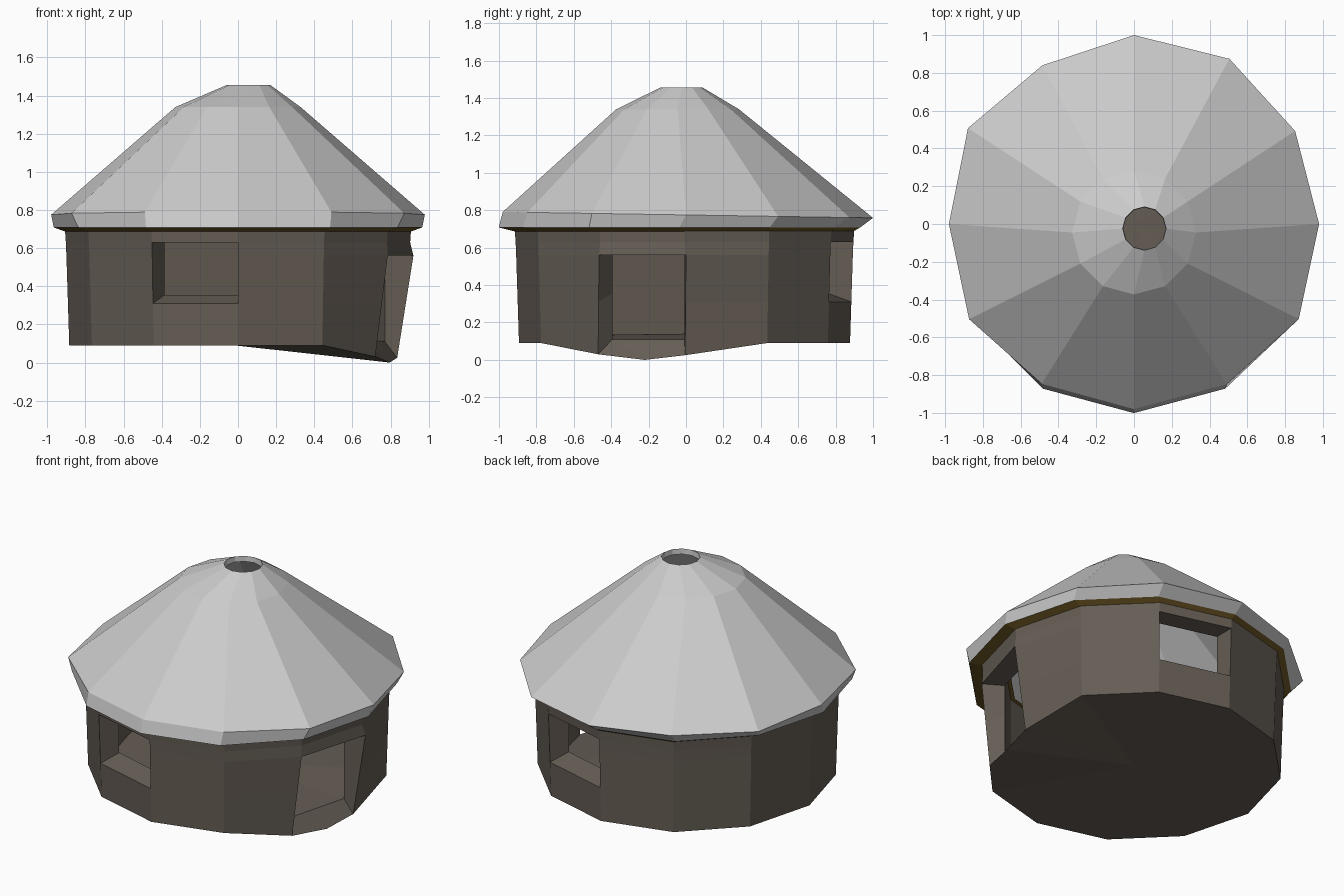
import bpy, bmesh, math
from mathutils import Vector

if "Cube" in bpy.data.objects:
    bpy.data.objects.remove(bpy.data.objects["Cube"])

N = 12


def material(name, rgb):
    m = bpy.data.materials.new(name)
    m.diffuse_color = (*rgb, 1)
    m.use_nodes = True
    m.node_tree.nodes["Principled BSDF"].inputs["Base Color"].default_value = m.diffuse_color
    return m


def ring(radius, z, cx=0, cy=0):
    """Twelve points; radius may be a number or one value per corner."""
    pts = []
    for k in range(N):
        a = math.tau * k / N
        r = radius[k] if isinstance(radius, list) else radius
        pts.append(Vector((cx + r * math.cos(a), cy + r * math.sin(a), z)))
    return pts


def finish(name, bm, mat=None, recalc=False):
    if recalc:
        bmesh.ops.recalc_face_normals(bm, faces=bm.faces)
    me = bpy.data.meshes.new(name)
    bm.to_mesh(me)
    bm.free()
    ob = bpy.data.objects.new(name, me)
    bpy.context.collection.objects.link(ob)
    if mat:
        me.materials.append(mat)


def skin(name, rings, mat=None):
    """Open shell lofted through a list of rings."""
    bm = bmesh.new()
    rows = [[bm.verts.new(p) for p in r] for r in rings]
    for a, b in zip(rows, rows[1:]):
        for k in range(N):
            j = (k + 1) % N
            bm.faces.new((a[k], a[j], b[j], b[k]))
    finish(name, bm, mat)


stone = material("mud_wall", (0.13, 0.11, 0.09))
wood = material("eave_brown", (0.16, 0.10, 0.02))

# Wall corner rings, outside and inside, from ground to top
outer = [ring(r, z, 0, -0.008) for r, z in
         ((0.885, 0.09), (0.892, 0.31), (0.9, 0.56), (0.903, 0.63), (0.908, 0.70))]
inner = [ring(0.77, z, 0, -0.008) for z in (0.13, 0.355, 0.56, 0.63, 0.70)]

# Door side leans in and runs down to the step
DOOR, WINDOWS = 11, (2, 8)
for k, low, high in ((11, (0.72, -0.47, 0.03), (0.785, -0.465, 0.56)),
                     (0, (0.835, -0.005, 0.025), (0.92, 0.0, 0.56))):
    outer[0][k], outer[2][k] = Vector(low), Vector(high)
    outer[1][k] = Vector(low).lerp(Vector(high), 0.53)
inner[0][11].z = inner[0][0].z = 0.11

bm = bmesh.new()
out = [[bm.verts.new(p) for p in r] for r in outer]
inn = [[bm.verts.new(p) for p in r] for r in inner]
tip = bm.verts.new((0.795, -0.22, 0.0))
ground = bm.verts.new((0, 0, 0.088))
floor = bm.verts.new((0, 0, 0.14))


def is_open(k, row):
    return (k == DOOR and row in (0, 1)) or (k in WINDOWS and row in (1, 2))


for k in range(N):
    j = (k + 1) % N
    # Wall panels, or radial jambs beside openings
    for r in range(4):
        if is_open(k, r):
            for c in (k, j):
                bm.faces.new((out[r][c], out[r + 1][c], inn[r + 1][c], inn[r][c]))
        else:
            for g in (out, inn):
                bm.faces.new((g[r][k], g[r][j], g[r + 1][j], g[r + 1][k]))
    # Sills and lintels
    for r in range(1, 4):
        if is_open(k, r) != is_open(k, r - 1):
            bm.faces.new((out[r][k], out[r][j], inn[r][j], inn[r][k]))
    # Wall top, floor and underside
    bm.faces.new((out[4][k], out[4][j], inn[4][j], inn[4][k]))
    bm.faces.new((inn[0][k], inn[0][j], floor))
    if k == DOOR:
        bm.faces.new((out[0][k], tip, ground))
        bm.faces.new((tip, out[0][j], ground))
        bm.faces.new((out[0][k], tip, inn[0][k]))
        bm.faces.new((tip, inn[0][j], inn[0][k]))
        bm.faces.new((tip, out[0][j], inn[0][j]))
    else:
        bm.faces.new((out[0][k], out[0][j], ground))
finish("round_wall", bm, stone, recalc=True)

# Roof: uneven eave, steep cone, flatter cap and smoke hole with a short collar
eave_top = ring([.98, .985, 1.01, 1.0, .97, 1.015, .98, 1.008, .977, .98, .98, 1.007], 0.775)
for p in eave_top:
    p.z -= 0.016 * p.y
eave_low = ring(0.966, 0.708, 0, -0.035)
skin("roof", [eave_low, eave_top,
              ring(0.328, 1.34, 0, -0.045),
              ring(0.115, 1.455, 0.055, -0.024),
              ring(0.112, 1.42, 0.055, -0.024)])

# Brown eave underside, reaching over the wall to its inner edge
skin("eave_underside", [ring(0.745, 0.695, 0, -0.008),
                        ring(0.9, 0.685, 0, -0.008), eave_low][::-1], wood)
